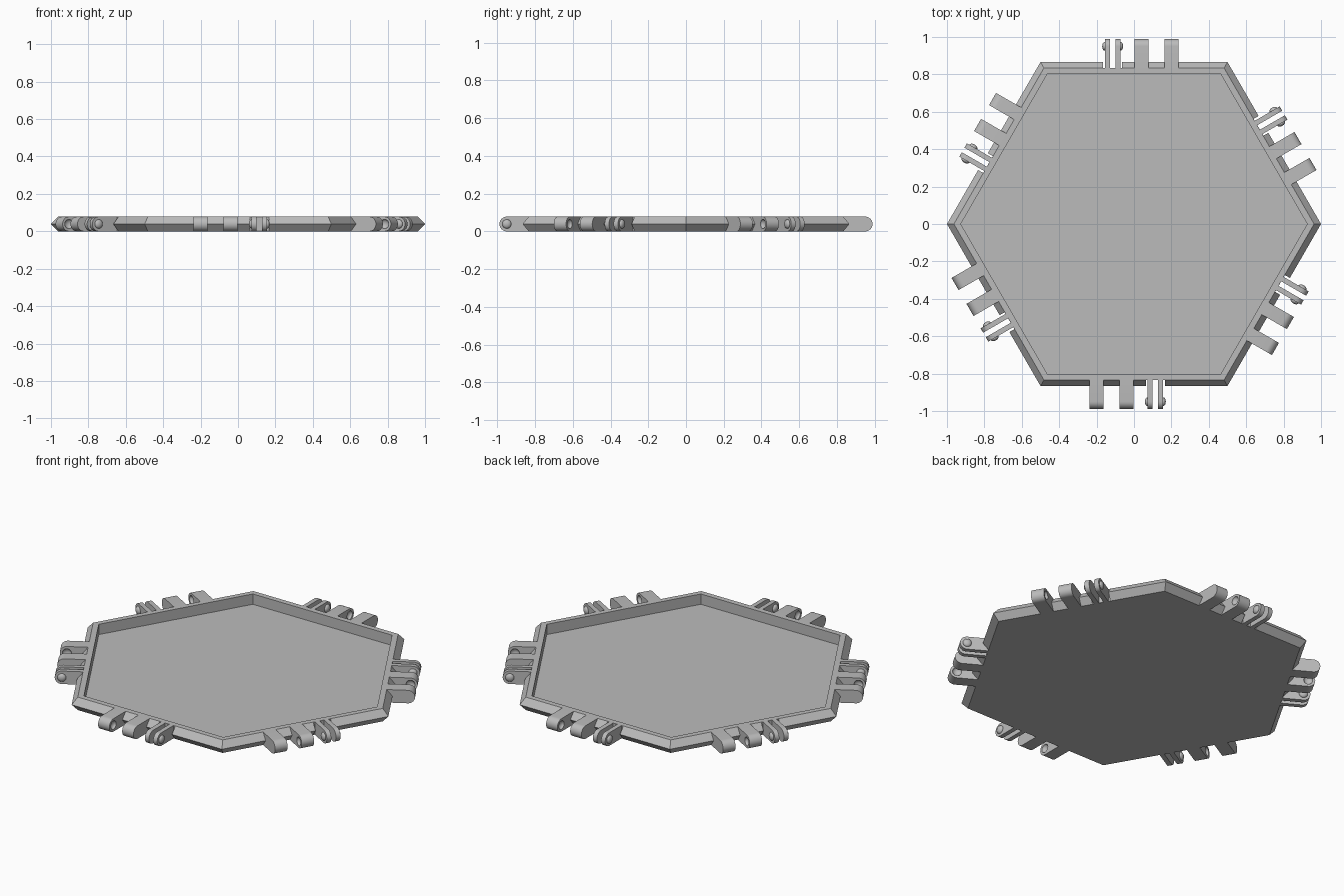
import bpy, bmesh, math
from mathutils import Matrix, Vector

cube = bpy.data.objects.get("Cube")
if cube:
    bpy.data.objects.remove(cube, do_unlink=True)

H = 0.078          # tile thickness
R = H / 2          # knuckle end radius
PIN_Y = -0.95      # hinge axis distance

grey = bpy.data.materials.new("plain_grey")
grey.use_nodes = True
grey.diffuse_color = (0.5, 0.5, 0.5, 1)
grey.node_tree.nodes["Principled BSDF"].inputs["Base Color"].default_value = (0.5, 0.5, 0.5, 1)


def make(name, bm):
    bmesh.ops.recalc_face_normals(bm, faces=bm.faces[:])
    mesh = bpy.data.meshes.new(name)
    bm.to_mesh(mesh)
    bm.free()
    mesh.materials.append(grey)
    obj = bpy.data.objects.new(name, mesh)
    bpy.context.collection.objects.link(obj)
    return obj


def select(obj):
    bpy.ops.object.select_all(action='DESELECT')
    obj.select_set(True)
    bpy.context.view_layer.objects.active = obj


def cut(obj, cutter):
    mod = obj.modifiers.new("cut", 'BOOLEAN')
    mod.operation = 'DIFFERENCE'
    mod.solver = 'EXACT'
    mod.object = cutter
    select(obj)
    bpy.ops.object.modifier_apply(modifier=mod.name)
    bpy.data.objects.remove(cutter, do_unlink=True)


def smooth(obj):
    select(obj)
    bpy.ops.object.shade_smooth_by_angle(angle=math.radians(35))


def knuckle(name, x0, x1, root):
    """Flat tab with a round end, extruded along the hinge axis."""
    n = 16
    profile = [(root, 0.0)]
    for i in range(n + 1):
        a = math.pi * i / n
        profile.append((PIN_Y - R * math.sin(a), R - R * math.cos(a)))
    profile.append((root, H))
    bm = bmesh.new()
    face = bm.faces.new([bm.verts.new((x0, y, z)) for y, z in profile])
    ext = bmesh.ops.extrude_face_region(bm, geom=[face])
    moved = [v for v in ext["geom"] if isinstance(v, bmesh.types.BMVert)]
    bmesh.ops.translate(bm, verts=moved, vec=(x1 - x0, 0, 0))
    return make(name, bm)


def dome(name, x, depth, radius):
    bm = bmesh.new()
    bmesh.ops.create_uvsphere(bm, u_segments=20, v_segments=12, radius=1)
    bmesh.ops.scale(bm, vec=(depth, radius, radius), verts=bm.verts[:])
    bmesh.ops.translate(bm, vec=(x, PIN_Y, R), verts=bm.verts[:])
    return make(name, bm)


# Hexagonal tray: rings of (apothem, height) from the underside to the floor
rings = [(0.834, 0), (0.866, R), (0.834, H), (0.802, H), (0.802, 0.016)]
bm = bmesh.new()
loops = []
for apothem, z in rings:
    r = apothem / math.cos(math.pi / 6)
    loops.append([bm.verts.new((r * math.cos(k * math.pi / 3), r * math.sin(k * math.pi / 3), z))
                  for k in range(6)])
for lower, upper in zip(loops, loops[1:]):
    for k in range(6):
        j = (k + 1) % 6
        bm.faces.new((lower[k], lower[j], upper[j], upper[k]))
bm.faces.new(loops[0])
bm.faces.new(loops[-1])
tray = make("hexagon_tray", bm)

# Clearance notches in the rim around the spring plates
bm = bmesh.new()
for k in range(6):
    place = (Matrix.Rotation(k * math.pi / 3, 4, 'Z')
             @ Matrix.Translation((0.115, -0.885, R))
             @ Matrix.Diagonal((0.104, 0.1, 0.2, 1)))
    bmesh.ops.create_cube(bm, size=1, matrix=place)
cut(tray, make("notch_cutter", bm))

# One hinge set: two socket blocks and two plates with snap domes
blocks = []
for name, x0, x1, socket in (("outer_block", -0.238, -0.163, -0.163),
                             ("inner_block", -0.078, -0.003, -0.078)):
    block = knuckle(name, x0, x1, -0.82)
    cut(block, dome("socket_cutter", socket, 0.017, 0.025))
    blocks.append(block)
parts = blocks
for name, x0, x1, tip in (("inner_plate", 0.073, 0.1, 0.073),
                          ("outer_plate", 0.128, 0.155, 0.155)):
    parts.append(knuckle(name, x0, x1, -0.82))
    parts.append(dome(name + "_snap_dome", tip, 0.015, 0.024))

for part in parts:
    smooth(part)

# Repeat the hinge set on every side
for k in range(1, 6):
    for part in parts:
        copy = part.copy()
        copy.name = f"{part.name}_side_{k + 1}"
        copy.rotation_euler = (0, 0, k * math.pi / 3)
        bpy.context.collection.objects.link(copy)
